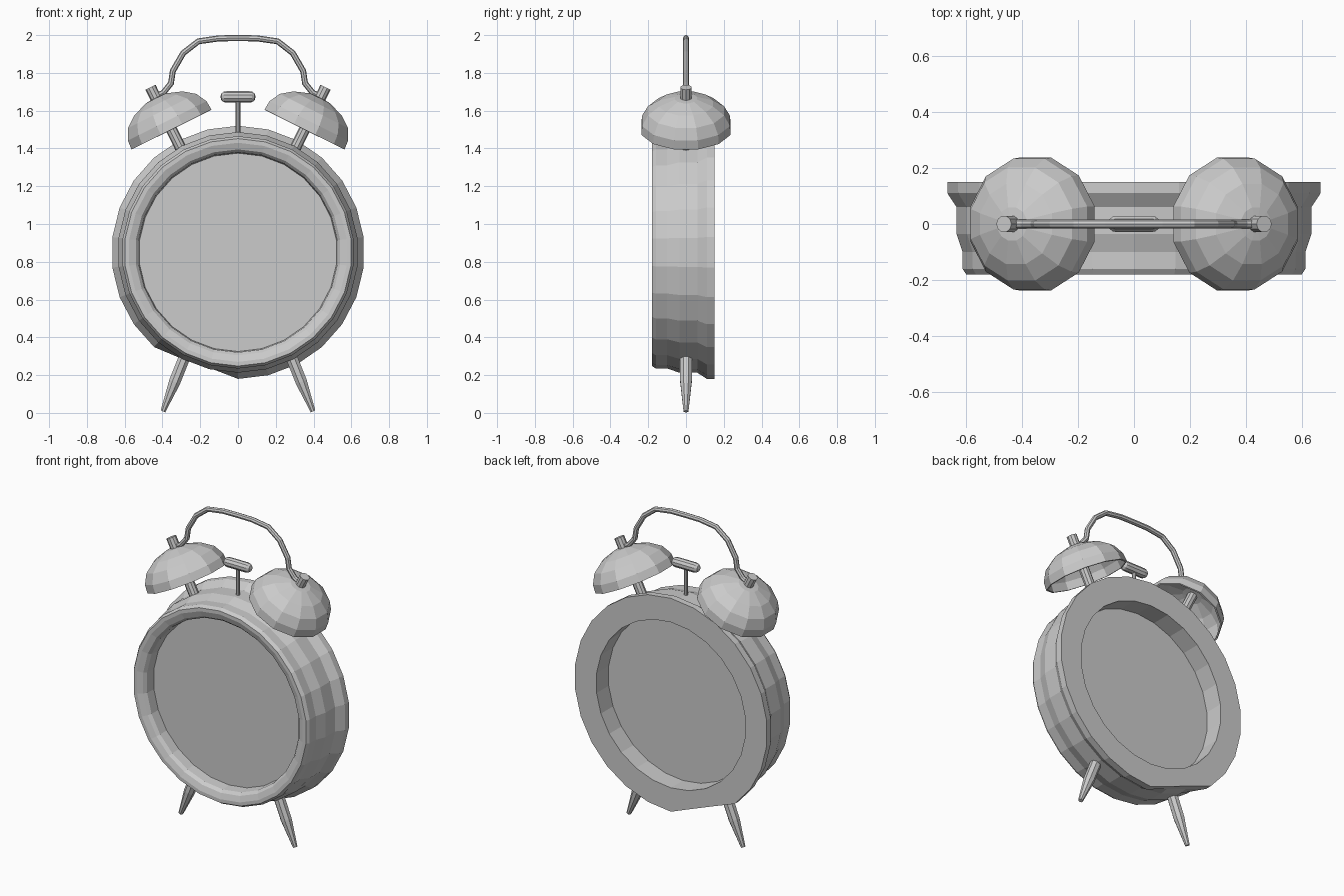
import bpy, bmesh, math
from mathutils import Matrix, Vector

if "Cube" in bpy.data.objects:
    bpy.data.objects.remove(bpy.data.objects["Cube"])


def finish(name, bm):
    bmesh.ops.recalc_face_normals(bm, faces=bm.faces[:])
    me = bpy.data.meshes.new(name)
    bm.to_mesh(me)
    bm.free()
    ob = bpy.data.objects.new(name, me)
    bpy.context.collection.objects.link(ob)
    return ob


def lathe(name, profile, segs, mat, phase=0.0, tweak=None):
    """Spin (radius, height) points round local z, then place with mat."""
    bm = bmesh.new()
    rings = []
    for r, h in profile:
        ring = []
        for i in range(1 if r == 0 else segs):
            a = phase + 2 * math.pi * i / segs
            rr = tweak(r, h, i) if tweak else r
            ring.append(bm.verts.new(mat @ Vector((rr * math.cos(a), rr * math.sin(a), h))))
        rings.append(ring)
    for a, b in zip(rings, rings[1:]):
        for i in range(segs):
            j = (i + 1) % segs
            if len(a) == 1:
                bm.faces.new((a[0], b[i], b[j]))
            elif len(b) == 1:
                bm.faces.new((a[i], a[j], b[0]))
            else:
                bm.faces.new((a[i], a[j], b[j], b[i]))
    return finish(name, bm)


def along(start, direction):
    """Matrix taking local z to a direction, starting at a point."""
    q = Vector((0, 0, 1)).rotation_difference(Vector(direction).normalized())
    return Matrix.Translation(start) @ q.to_matrix().to_4x4()


def rod(r, h0, h1):
    return [(0, h0), (r, h0), (r, h1), (0, h1)]


# Case: one turned profile with a recessed dial in front and a recess behind
def dent(r, h, i):
    # small cut-out low on the flared back rim
    return min(r, 0.63) if i in (1, 2) and h > 0.1 else r


case = [(0, -.09), (.525, -.09), (.53, -.15), (.545, -.168), (.58, -.18), (.602, -.18),
        (.615, -.16), (.615, -.10), (.637, -.035), (.637, .06), (.67, .11), (.67, .15),
        (.52, .15), (.52, .03), (0, .03)]
lathe("clock_case", case, 26,
      Matrix.Translation((0, 0, .85)) @ Matrix.Rotation(-math.pi / 2, 4, 'X'),
      math.pi / 2, dent)

bell = [(.24, 0), (.236, .05), (.205, .107), (.146, .15), (.06, .18), (0, .184)]
leg = [(0, 0), (.033, 0), (.033, .155), (.014, .323), (0, .323)]

for side, label in ((-1, "left"), (1, "right")):
    # Bell shell and the post it sits on
    m = Matrix.Translation((side * .352, 0, 1.5)) @ Matrix.Rotation(side * math.radians(26.5), 4, 'Y')
    shell = lathe(label + "_bell", bell, 12, m, math.pi / 12)
    sol = shell.modifiers.new("thickness", 'SOLIDIFY')
    sol.thickness = .01
    sol.offset = 0
    lathe(label + "_bell_post", rod(.03, -.13, .25), 10, m)
    # Splayed tapering leg
    lathe(label + "_leg", leg, 8, along((side * .278, 0, .308), (side * .12, 0, -.302)), math.pi / 8)

# Hammer between the bells
lathe("hammer_stem", rod(.012, 1.45, 1.66), 8, Matrix.Identity(4))
head = [(0, -.093), (.018, -.088), (.028, -.075), (.03, -.06),
        (.03, .06), (.028, .075), (.018, .088), (0, .093)]
lathe("hammer_head", head, 10, along((0, 0, 1.673), (1, 0, 0)))

# Carrying handle: mirrored path swept as a tube
half = [(.435, 1.675), (.395, 1.695), (.355, 1.745), (.345, 1.81), (.29, 1.905), (.21, 1.967), (.1, 1.983)]
path = [(-x, z) for x, z in half] + [(0, 1.984)] + [(x, z) for x, z in reversed(half)]
bm = bmesh.new()
rings = []
pts = [Vector((x, 0, z)) for x, z in path]
for k, p in enumerate(pts):
    d = (pts[min(k + 1, len(pts) - 1)] - pts[max(k - 1, 0)]).normalized()
    n = Vector((-d.z, 0, d.x))
    rings.append([bm.verts.new(p + .016 * (n * math.cos(a) + Vector((0, 1, 0)) * math.sin(a)))
                  for a in (math.tau * i / 8 for i in range(8))])
for a, b in zip(rings, rings[1:]):
    for i in range(8):
        j = (i + 1) % 8
        bm.faces.new((a[i], a[j], b[j], b[i]))
bm.faces.new(rings[0])
bm.faces.new(rings[-1])
finish("carry_handle", bm)
